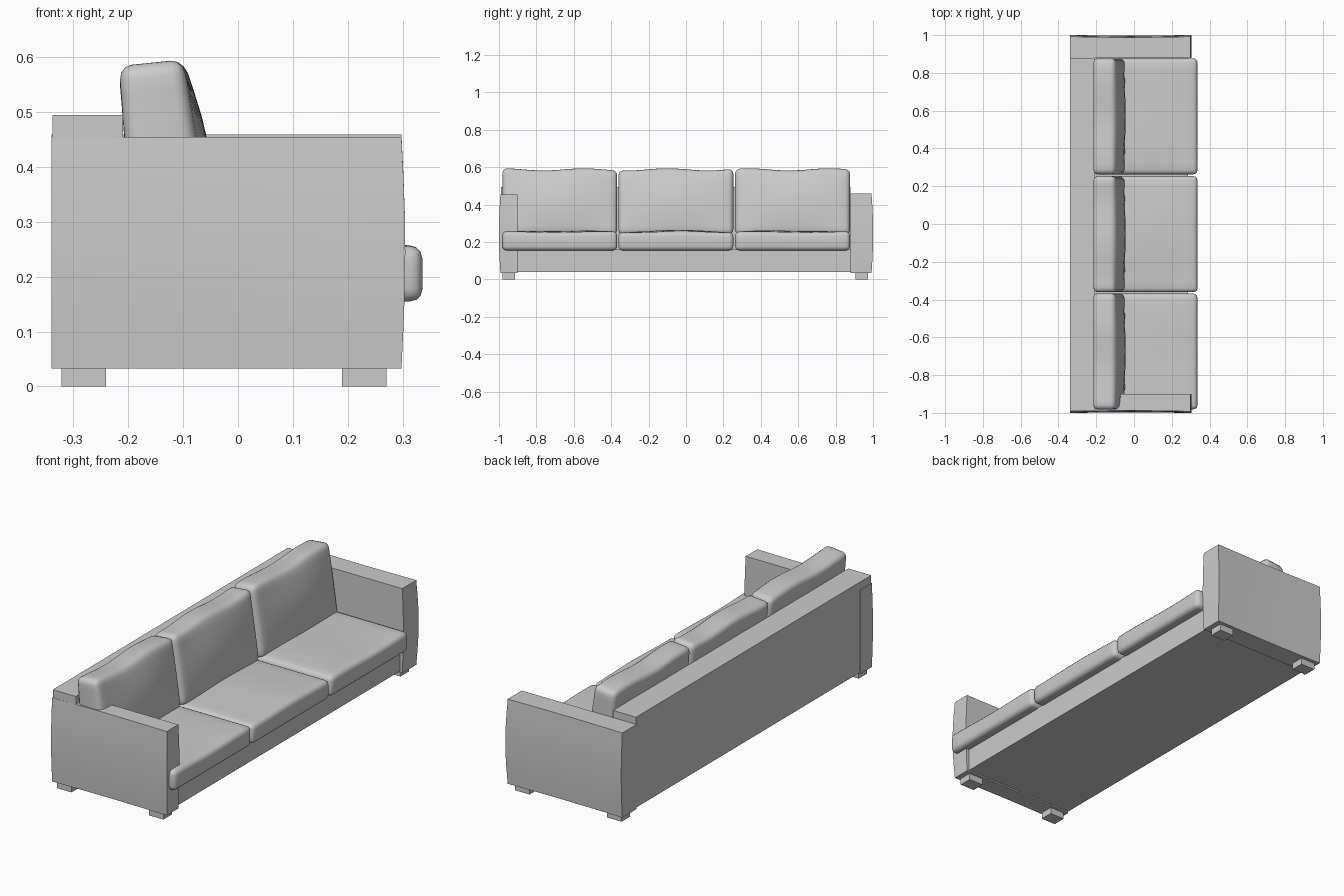
import bpy, bmesh
from math import sin, pi
from mathutils import Vector

if "Cube" in bpy.data.objects:
    bpy.data.objects.remove(bpy.data.objects["Cube"])


def box(name, lo, hi, bevel=0.0, cuts=(0, 0, 0), warp=None):
    """Box from corner to corner, optionally rounded, sliced and warped.
    warp receives the point and its 0..1 position inside the box."""
    lo, hi = Vector(lo), Vector(hi)
    size = hi - lo
    bm = bmesh.new()
    bmesh.ops.create_cube(bm, size=1)
    for v in bm.verts:
        v.co = Vector(lo[i] + (v.co[i] + 0.5) * size[i] for i in range(3))
    if bevel:
        bmesh.ops.bevel(bm, geom=bm.edges[:], offset=bevel, segments=3,
                        profile=0.5, affect='EDGES')
    for axis, n in enumerate(cuts):
        normal = Vector((0, 0, 0))
        normal[axis] = 1
        for k in range(1, n + 1):
            point = lo + normal * size[axis] * k / (n + 1)
            bmesh.ops.bisect_plane(bm, geom=bm.verts[:] + bm.edges[:] + bm.faces[:],
                                   plane_co=point, plane_no=normal)
    if warp:
        for v in bm.verts:
            t = Vector((v.co[i] - lo[i]) / size[i] for i in range(3))
            v.co = warp(v.co.copy(), t)
    bmesh.ops.recalc_face_normals(bm, faces=bm.faces[:])
    mesh = bpy.data.meshes.new(name)
    bm.to_mesh(mesh)
    bm.free()
    ob = bpy.data.objects.new(name, mesh)
    bpy.context.collection.objects.link(ob)
    bpy.ops.object.select_all(action='DESELECT')
    ob.select_set(True)
    bpy.context.view_layer.objects.active = ob
    bpy.ops.object.shade_smooth_by_angle(angle=0.6)
    return ob


# frame: base platform and backrest
box("base", (-0.335, -0.985, 0.04), (0.285, 0.89, 0.16))
box("backrest", (-0.338, -0.99, 0.04), (-0.21, 0.88, 0.495))


# arms with a slightly bowed outer face
def arm_warp(side):
    def warp(p, t):
        outer = t.y if side > 0 else 1 - t.y
        bow = sin(pi * t.z)
        p.y += side * outer * (0.009 * bow - 0.004 * sin(pi * t.x))
        p.x += 0.007 * bow * t.x
        return p
    return warp


box("left_arm", (-0.34, -0.992, 0.033), (0.298, -0.9, 0.455),
    cuts=(5, 0, 5), warp=arm_warp(-1))
box("right_arm", (-0.34, 0.88, 0.033), (0.298, 0.992, 0.459),
    cuts=(5, 0, 5), warp=arm_warp(1))

# feet
for x in (-0.322, 0.19):
    for y in (-0.98, 0.905):
        box("foot", (x, y, 0), (x + 0.081, y + 0.067, 0.045))


# soft cushions
def seat_warp(phase):
    def warp(p, t):
        puff = sin(pi * t.x) * sin(pi * t.y)
        p.z += t.z * (0.009 * puff + 0.003 * sin(7 * t.y + phase))
        return p
    return warp


def back_warp(phase):
    def warp(p, t):
        puff = sin(pi * t.y) * sin(pi * min(max(t.z, 0), 1))
        front = -0.048 - 0.052 * t.z + 0.024 * puff
        rear = -0.19 - 0.027 * t.z
        p.z += t.z * (0.006 * sin(9 * t.y + phase) + 0.012 * (t.x - 0.5))
        p.x = rear + (front - rear) * t.x
        return p
    return warp


for i, y in enumerate((-0.982, -0.361, 0.263)):
    phase = (1.5, 4.0, 0.5)[i]
    box("seat_cushion", (-0.21, y, 0.155), (0.336, y + 0.614, 0.253),
        bevel=0.022, cuts=(7, 9, 1), warp=seat_warp(phase))
    box("back_cushion", (-0.2, y, 0.24), (-0.07, y + 0.614, 0.584),
        bevel=0.025, cuts=(1, 11, 6), warp=back_warp(phase))
